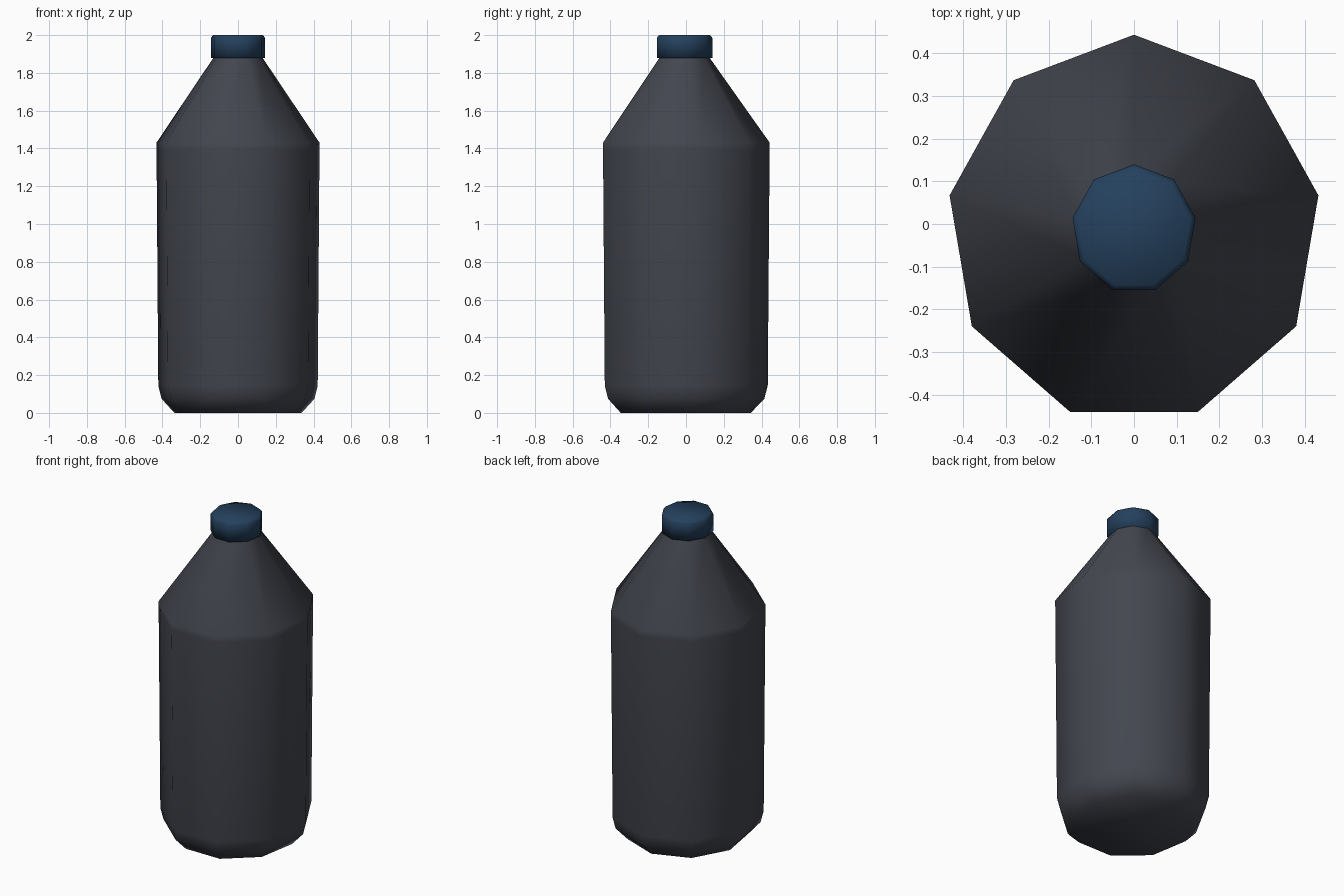
import bpy, bmesh, math

if "Cube" in bpy.data.objects:
    bpy.data.objects.remove(bpy.data.objects["Cube"])

SIDES = 9
CENTRE_Y = -0.012
Y_STRETCH = 1.038


def material(name, rgb):
    m = bpy.data.materials.new(name)
    m.diffuse_color = (*rgb, 1.0)
    m.use_nodes = True
    m.node_tree.nodes["Principled BSDF"].inputs["Base Color"].default_value = m.diffuse_color
    return m


def lathe(name, profile, mat, sharp_angle):
    """Nine-sided turned solid from (radius, height) pairs, a corner facing +y."""
    bm = bmesh.new()
    rings = []
    for r, z in profile:
        ring = []
        for i in range(SIDES):
            a = math.pi / 2 + 2 * math.pi * i / SIDES
            ring.append(bm.verts.new((r * math.cos(a),
                                      CENTRE_Y + r * Y_STRETCH * math.sin(a), z)))
        rings.append(ring)
    for lo, hi in zip(rings, rings[1:]):
        for i in range(SIDES):
            j = (i + 1) % SIDES
            bm.faces.new((lo[i], lo[j], hi[j], hi[i]))
    bm.faces.new(rings[0][::-1])
    bm.faces.new(rings[-1])
    for f in bm.faces:
        f.smooth = True
    for e in bm.edges:
        e.smooth = e.calc_face_angle(0) < math.radians(sharp_angle)
    mesh = bpy.data.meshes.new(name)
    bm.to_mesh(mesh)
    bm.free()
    mesh.materials.append(mat)
    ob = bpy.data.objects.new(name, mesh)
    bpy.context.collection.objects.link(ob)
    return ob


grey = material("dark slate grey", (0.056, 0.062, 0.078))
blue = material("navy blue", (0.018, 0.052, 0.11))

# Bottle: chamfered foot, slightly flared wall, sloping shoulder, hidden neck
lathe("bottle_body", [(0.342, 0), (0.411, 0.075), (0.4285, 0.145),
                      (0.438, 1.39), (0.4387, 1.43),
                      (0.132, 1.88), (0.125, 1.94)], grey, 80)

# Cap with a small top chamfer
lathe("bottle_cap", [(0.1462, 1.88), (0.1462, 1.985), (0.134, 2.0)], blue, 60)
